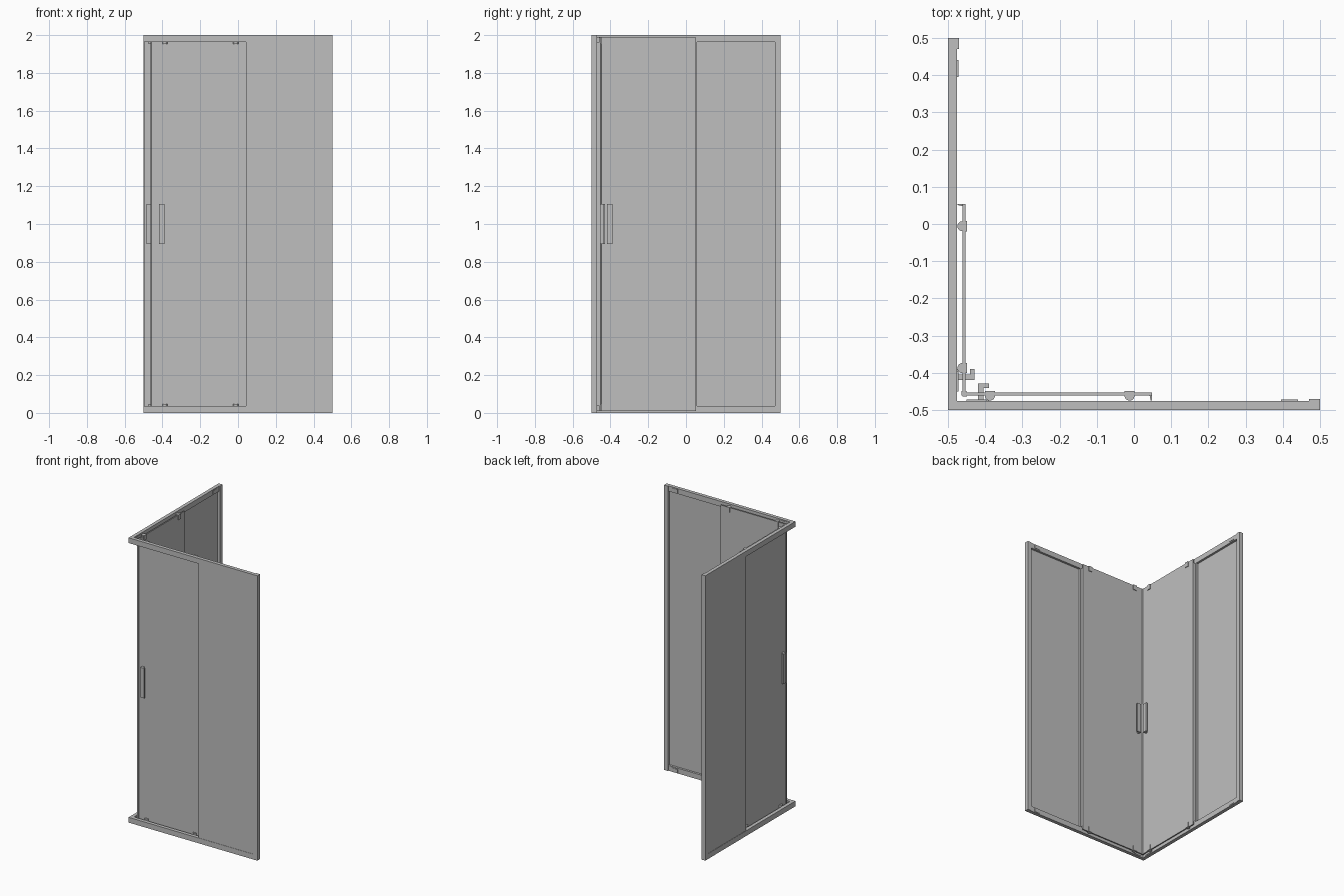
import bpy, bmesh, math

cube = bpy.data.objects.get("Cube")
if cube:
    bpy.data.objects.remove(cube, do_unlink=True)

grey = bpy.data.materials.new("satin grey")
grey.use_nodes = True
tone = (0.52, 0.52, 0.52, 1)
grey.diffuse_color = tone
grey.node_tree.nodes["Principled BSDF"].inputs["Base Color"].default_value = tone


def prism(name, outline, z0, z1, swap):
    """Extrude a plan outline upwards; swap mirrors it onto the side wall."""
    if swap:
        outline = [(y, x) for x, y in outline]
    bm = bmesh.new()
    low = [bm.verts.new((x, y, z0)) for x, y in outline]
    high = [bm.verts.new((x, y, z1)) for x, y in outline]
    bm.faces.new(low)
    bm.faces.new(high)
    n = len(outline)
    for i in range(n):
        j = (i + 1) % n
        bm.faces.new((low[i], low[j], high[j], high[i]))
    bmesh.ops.recalc_face_normals(bm, faces=bm.faces)
    mesh = bpy.data.meshes.new(name)
    bm.to_mesh(mesh)
    bm.free()
    mesh.materials.append(grey)
    obj = bpy.data.objects.new(name, mesh)
    bpy.context.collection.objects.link(obj)
    return obj


def box(name, x0, x1, y0, y1, z0, z1, swap):
    return prism(name, [(x0, y0), (x1, y0), (x1, y1), (x0, y1)], z0, z1, swap)


def both_ends(make, name, z0, z1):
    """Repeat a part at the bottom and, mirrored in height, at the top."""
    make("bottom_" + name, z0, z1)
    make("top_" + name, 2 - z1, 2 - z0)


def roller_outline(cx, cy, r, steps=12):
    # Flat towards the room, round towards the rail
    arc = [(cx + r * math.cos(math.pi * (1 + i / steps)),
            cy + r * math.sin(math.pi * (1 + i / steps))) for i in range(steps + 1)]
    return arc + [(cx + r, cy + 0.013), (cx - r, cy + 0.013)]


def build_wall(prefix, swap, rail_start, shift):
    # Horizontal rails
    def rail(name, z0, z1):
        box(prefix + name, rail_start, 0.47, -0.5, -0.475, z0, z1, swap)
    both_ends(rail, "rail", 0, 0.037)

    # Wall post and fixed pane
    box(prefix + "wall_post", 0.47, 0.5, -0.5, -0.47, 0, 2, swap)
    box(prefix + "fixed_pane", 0.042 + shift, 0.47, -0.498, -0.490, 0.037, 1.963, swap)

    # Sliding door with its end seal
    box(prefix + "sliding_door", -0.45, 0.048 + shift, -0.461, -0.453, 0.01, 1.987, swap)
    edge = 0.048 + shift
    prism(prefix + "door_end_seal",
          [(edge - 0.006, -0.461), (edge - 0.003, -0.474), (edge, -0.474), (edge, -0.461)],
          0.038, 1.962, swap)
    box(prefix + "pane_edge_seal", edge - 0.006, edge + 0.005, -0.490, -0.475, 0.037, 1.963, swap)

    # Rollers and rail stops
    for cx in (-0.387, -0.012 + shift):
        both_ends(lambda name, z0, z1: prism(
            prefix + name, roller_outline(cx, -0.461, 0.0135), z0, z1, swap),
            "roller", 0.01, 0.046)
    for x0, x1 in ((-0.45, -0.395), (0.395, 0.44)):
        both_ends(lambda name, z0, z1: box(
            prefix + name, x0, x1, -0.476, -0.472, z0, z1, swap),
            "rail_stop", 0.006, 0.029)

    # Handle: L-shaped grips inside and outside the door
    for name, side in (("inner", 1), ("outer", -1)):
        def y(d):
            return -0.457 + side * d
        prism(prefix + name + "_handle",
              [(-0.419, y(0.003)), (-0.404, y(0.003)), (-0.404, y(0.017)),
               (-0.390, y(0.017)), (-0.390, y(0.028)), (-0.419, y(0.028))],
              0.895, 1.105, swap)


build_wall("front_", False, -0.5, 0.0)
build_wall("side_", True, -0.475, 0.006)

# Corner seal where the two doors meet
prism("corner_seal",
      [(-0.464, -0.459), (-0.459, -0.464), (-0.448, -0.464), (-0.448, -0.452),
       (-0.452, -0.448), (-0.464, -0.448)], 0.01, 1.987, False)
